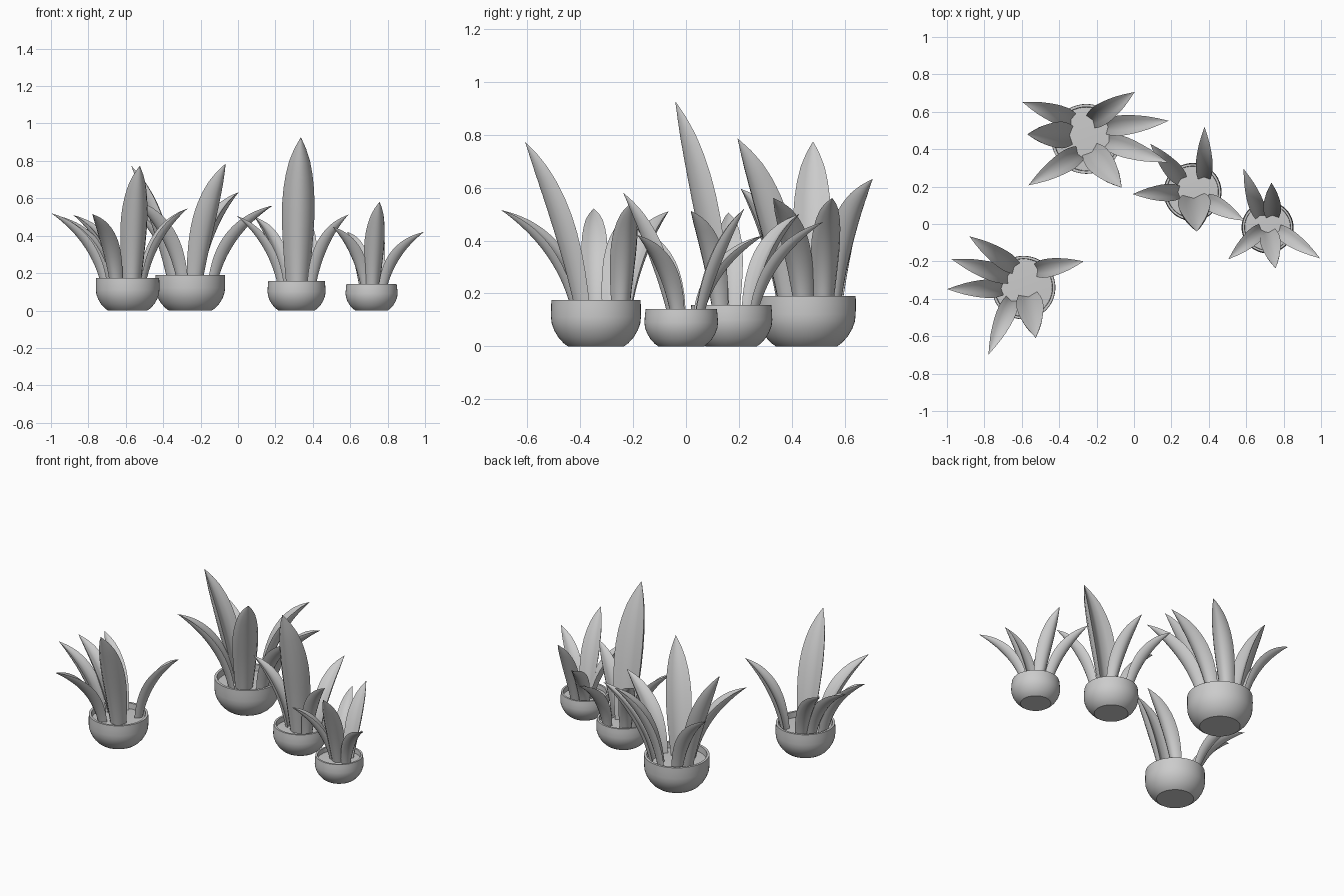
import bpy, bmesh, math
from mathutils import Vector

if "Cube" in bpy.data.objects:
    bpy.data.objects.remove(bpy.data.objects["Cube"])

def finish(bm, name, angle):
    bmesh.ops.remove_doubles(bm, verts=bm.verts, dist=1e-5)
    bmesh.ops.recalc_face_normals(bm, faces=bm.faces)
    me = bpy.data.meshes.new(name)
    bm.to_mesh(me)
    bm.free()
    ob = bpy.data.objects.new(name, me)
    bpy.context.collection.objects.link(ob)
    bpy.ops.object.select_all(action='DESELECT')
    ob.select_set(True)
    bpy.context.view_layer.objects.active = ob
    bpy.ops.object.shade_smooth_by_angle(angle=math.radians(angle))
    return ob

def bridge(bm, rings):
    n = len(rings[0])
    for a, b in zip(rings, rings[1:]):
        for i in range(n):
            j = (i + 1) % n
            bm.faces.new((a[i], a[j], b[j], b[i]))

# Rounded bowl pot with thin rim, closed by the soil surface
def pot(name, cx, cy, R, H, rim):
    prof = [(.62, 0), (.72, .07), (.84, .2), (.93, .35), (.985, .5), (1, .64),
            ((1 + rim) / 2 + .004, .84), (rim, 1), (rim - .08, 1), (rim - .09, .8), (.4, .82)]
    bm = bmesh.new()
    n = 48
    rings = [[bm.verts.new((cx + R * r * math.cos(2 * math.pi * i / n),
                            cy + R * r * math.sin(2 * math.pi * i / n), H * z))
              for i in range(n)] for r, z in prof]
    bridge(bm, rings)
    bm.faces.new(rings[0])
    bm.faces.new(rings[-1])
    finish(bm, name, 35)

# Leaf section: grooved inner face (crease in the middle), deep rounded back
SECTION = [(1, -.45), (.5, -.26), (0, -.08), (-.5, -.26), (-1, -.45),
           (-.88, -.08), (-.6, .27), (-.3, .46), (0, .53), (.3, .46), (.6, .27), (.88, -.08)]
WIDTHS = [.66, .77, .87, .95, 1, 1, .94, .82, .64, .36, .01]

def width_at(t):
    f = min(t * 10, 9.999)
    i = int(f)
    return WIDTHS[i] + (WIDTHS[i + 1] - WIDTHS[i]) * (f - i)

def leaf(name, base, tip):
    base, tip = Vector(base), Vector(tip)
    d = tip - base
    flat = Vector((d.x, d.y, 0))
    short = flat.length / d.z > .5
    a, b = (.16, .72) if short else (.28, .62)
    ctrl = base + flat * a + Vector((0, 0, d.z * b))
    half = .1 * d.length * (1.0 if short else 1.04)
    side = Vector((-flat.y, flat.x, 0)).normalized()
    bm = bmesh.new()
    rings = []
    steps = 20
    for k in range(steps + 1):
        t = k / steps
        p = base * (1 - t) ** 2 + ctrl * 2 * t * (1 - t) + tip * t * t
        tan = ((ctrl - base) * (1 - t) + (tip - ctrl) * t).normalized()
        back = side.cross(tan).normalized()
        if back.dot(flat) < 0:
            back = -back
        w = half * width_at(t)
        rings.append([bm.verts.new(p + side * u * w + back * v * w) for u, v in SECTION])
    bridge(bm, rings)
    bm.faces.new(rings[0])
    bm.faces.new(rings[-1])
    finish(bm, name, 50)

# Each plant: pot centre x, y, radius, height, rim ratio; leaves as base x, y, tip x, y, z
PLANTS = {
    "front_left": ((-.59, -.34, .17, .175, .99), [
        (-.64, -.23, -.88, -.066, .51), (-.675, -.28, -.976, -.187, .51),
        (-.71, -.345, -.998, -.348, .52), (-.655, -.41, -.778, -.698, .515),
        (-.565, -.39, -.525, -.608, .773), (-.515, -.245, -.27, -.2, .545)]),
    "back_left": ((-.255, .455, .186, .19, 1.0), [
        (-.335, .56, -.596, .652, .56), (-.345, .475, -.57, .48, .773),
        (-.3, .375, -.564, .207, .595), (-.225, .385, -.066, .195, .785),
        (-.135, .44, .18, .33, .56), (-.14, .52, .184, .552, .56),
        (-.22, .555, .003, .705, .632)]),
    "middle_right": ((.313, .171, .155, .157, .975), [
        (.25, .24, .088, .428, .5), (.375, .25, .377, .518, .47),
        (.235, .17, -.006, .16, .505), (.32, .135, .336, -.04, .925),
        (.395, .125, .59, .018, .512)]),
    "far_right": ((.714, -.018, .139, .142, .965), [
        (.675, .045, .586, .294, .42), (.74, .045, .735, .22, .52),
        (.68, -.03, .505, -.188, .448), (.72, -.045, .757, -.237, .58),
        (.775, -.035, .994, -.183, .42)]),
}

for place, (p, leaves) in PLANTS.items():
    pot(place + "_pot", *p)
    for i, (bx, by, tx, ty, tz) in enumerate(leaves, 1):
        leaf(f"{place}_leaf_{i}", (bx, by, p[3] * .68), (tx, ty, tz))
